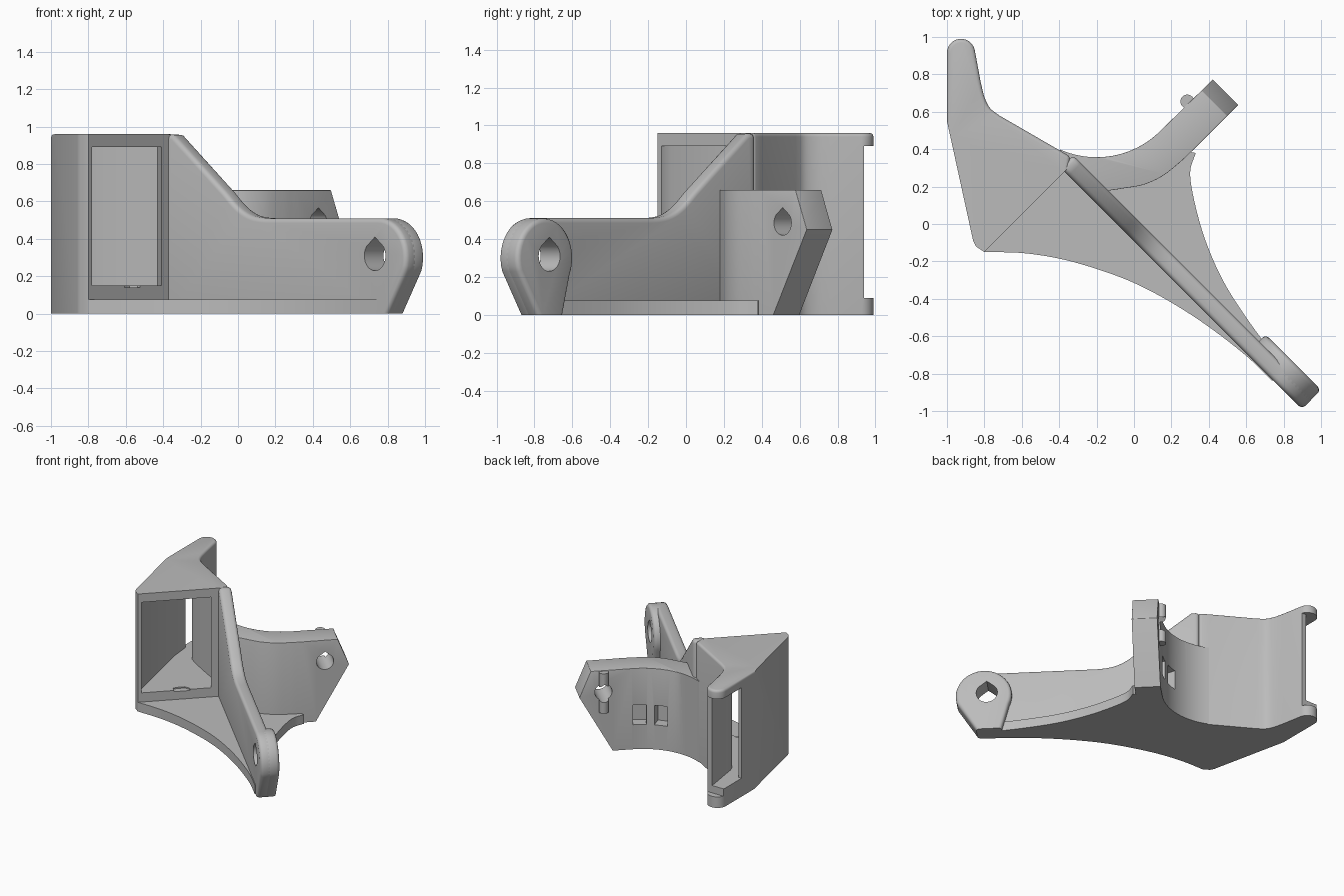
import bpy, bmesh, math
from mathutils import Vector

if "Cube" in bpy.data.objects:
    bpy.data.objects.remove(bpy.data.objects["Cube"], do_unlink=True)

grey = bpy.data.materials.new("plain_grey")
grey.use_nodes = True
grey.diffuse_color = (0.5, 0.5, 0.5, 1)
grey.node_tree.nodes["Principled BSDF"].inputs["Base Color"].default_value = grey.diffuse_color

# Frames: plan, the rib's side and the tab's side (the model is laid out on a diagonal)
X, Y, Z = Vector((1, 0, 0)), Vector((0, 1, 0)), Vector((0, 0, 1))
U, V = (X - Y).normalized(), (X + Y).normalized()
PLAN, RIB, TAB = (X, Y, Z), (U, Z, V), (V, Z, U)


def spline(pts, steps=6):
    """Smooth curve through a few points."""
    p = [Vector(q) for q in pts]
    p = [2 * p[0] - p[1]] + p + [2 * p[-1] - p[-2]]
    out = []
    for a, b, c, d in zip(p, p[1:], p[2:], p[3:]):
        for i in range(steps):
            t = i / steps
            out.append(0.5 * (2 * b + (c - a) * t + (2 * a - 5 * b + 4 * c - d) * t * t
                              + (3 * b - a - 3 * c + d) * t ** 3))
    return [tuple(q) for q in out] + [tuple(p[-2])]


def arc(cx, cy, r, start, end, n=14):
    angles = [math.radians(start + (end - start) * i / n) for i in range(n + 1)]
    return [(cx + r * math.cos(a), cy + r * math.sin(a)) for a in angles]


def teardrop(cx, cz, r):
    return arc(cx, cz, r, 140, 400, 20) + [(cx, cz + 1.25 * r)]


def prism(name, pts, lo, hi, frame=PLAN, bevel=0, rule=None, cuts=()):
    """Extrude an outline, trim it by planes, then round its chosen edges."""
    a, b, c = frame
    bm = bmesh.new()
    rings = [[bm.verts.new(a * p + b * q + c * t) for p, q in pts] for t in (lo, hi)]
    bm.faces.new(rings[0])
    bm.faces.new(rings[1])
    n = len(pts)
    for i in range(n):
        j = (i + 1) % n
        bm.faces.new((rings[0][i], rings[0][j], rings[1][j], rings[1][i]))
    for co, no in cuts:
        geom = bm.verts[:] + bm.edges[:] + bm.faces[:]
        bmesh.ops.bisect_plane(bm, geom=geom, plane_co=co, plane_no=no, clear_outer=True)
        bmesh.ops.holes_fill(bm, edges=[e for e in bm.edges if e.is_boundary])
    bmesh.ops.recalc_face_normals(bm, faces=bm.faces)
    if bevel:
        sharp = [e for e in bm.edges if e.calc_face_angle(0) > 0.7
                 and max(v.co.z for v in e.verts) > 0.01
                 and (rule is None or all(rule(v.co) for v in e.verts))]
        bmesh.ops.bevel(bm, geom=sharp, offset=bevel, segments=3, profile=0.5,
                        affect='EDGES', clamp_overlap=True)
    mesh = bpy.data.meshes.new(name)
    bm.to_mesh(mesh)
    bm.free()
    mesh.materials.append(grey)
    obj = bpy.data.objects.new(name, mesh)
    bpy.context.collection.objects.link(obj)
    return obj


def carve(obj, cutters):
    """Subtract the cutters and remove them."""
    for cutter in cutters:
        mod = obj.modifiers.new("cut", 'BOOLEAN')
        mod.operation, mod.solver, mod.object = 'DIFFERENCE', 'EXACT', cutter
    graph = bpy.context.evaluated_depsgraph_get()
    graph.update()
    mesh = bpy.data.meshes.new_from_object(obj.evaluated_get(graph))
    obj.modifiers.clear()
    obj.data = mesh
    for cutter in cutters:
        bpy.data.objects.remove(cutter, do_unlink=True)


# Hollow head with a slot through to its back corner
flank = spline([(-0.72, 0.58), (-0.77, 0.62), (-0.80, 0.68), (-0.82, 0.76)], 4)
head = prism("head_shell", [(-1, 0.55), (-0.86, -0.09), (-0.845, -0.12), (-0.8, -0.15), (-0.35, 0.3),
                            (-0.34, 0.36), (-0.40, 0.395)] + flank
             + arc(-0.925, 0.915, 0.075, 10, 180), 0, 0.96,
             bevel=0.02, rule=lambda c: c.x + c.y > -0.5 or c.y > 0.56)
inner = spline([(-0.43, 0.34), (-0.76, 0.53), (-0.84, 0.61), (-0.865, 0.74), (-0.895, 0.94)], 4)
cavity = prism("cavity", [(-0.80, -0.18), (-0.78, -0.13), (-0.82, -0.08), (-0.955, 0.55),
                          (-0.97, 0.71), (-1.1, 0.71), (-1.1, 1.1), (-0.9, 1.1)]
               + inner[::-1] + [(-0.41, 0.24), (-0.38, 0.2)], 0.15, 0.89)
wall_end = prism("wall_end", [(-1.1, 0.94), (-0.8, 0.94), (-0.8, 1.1), (-1.1, 1.1)], 0.09, 0.89)
notch = prism("notch", [(-0.5, 0.08), (-0.4, 0.08), (-0.4, 0.2), (-0.48, 0.2), (-0.51, 0.17),
                        (-0.51, 0.11)], 0.14, 0.2, (U, V, Z))
notch.location = V * -0.48
carve(head, [cavity, wall_end, notch])

# Base plate spreading from the head to the foot and the side arm
front_edge = spline([(-0.8, -0.15), (-0.6, -0.155), (-0.4, -0.185), (-0.2, -0.24), (0, -0.315),
                     (0.2, -0.42), (0.4, -0.55), (0.6, -0.705), (0.74, -0.84)])
back_edge = spline([(0.76, -0.72), (0.6, -0.5), (0.48, -0.31), (0.39, -0.11), (0.33, 0.09),
                    (0.30, 0.27), (0.33, 0.38)])
prism("base_plate", front_edge + back_edge + [(0.2, 0.4), (0, 0.3), (-0.2, 0.33), (-0.36, 0.33)], 0, 0.075)

# Long diagonal rib, high at the head and low at the foot
slope = spline([(-0.04, 0.65), (0.05, 0.575), (0.14, 0.53), (0.24, 0.512), (0.36, 0.51)], 4)
round_end = arc(1.125, 0.3, 0.21, 90, -20)
rib = prism("diagonal_rib", [(-0.49, 0), (-0.49, 0.96), (-0.43, 0.955)] + slope + round_end
            + [(1.18, 0)], -0.065, 0.03, RIB, 0.025)
boss = prism("foot_boss", arc(1.125, 0.3, 0.21, 205, -20, 28) + [(1.18, 0), (0.99, 0)],
             -0.03, 0.08, RIB, 0.025)
for part in (rib, boss):
    carve(part, [prism("pivot_hole", teardrop(1.1, 0.31, 0.08), -0.2, 0.2, RIB)])

# Curved side arm with a pointed tab
outer_side = arc(-0.2, 0.84, 0.483, 246, 315, 20)
inner_side = spline([(0.31, 0.39), (0.24, 0.325), (0.15, 0.255), (0.05, 0.21), (-0.06, 0.19),
                     (-0.16, 0.175)])
arm = prism("side_arm", outer_side + [(0.48, 0.83), (0.61, 0.69)] + inner_side + [(-0.36, 0.32)],
            0, 0.66, bevel=0.02, rule=lambda c: c.z > 0.1 and c.x > -0.2,
            cuts=[(V * 0.845 + Z * 0.45, V * 0.45 - Z * 0.25),
                  (V * 0.845 + Z * 0.45, V * 0.21 + Z * 0.085)])
pin = prism("hinge_pin", arc(0.285, 0.655, 0.037, 0, 345, 23), 0.33, 0.655)

# Through hole in the tab and two tie pockets on the arm's outside
cutters = []
for degrees in (289, 308):
    a = math.radians(degrees)
    out = Vector((math.cos(a), math.sin(a), 0))
    side = Z.cross(out)
    box = prism("tie_pocket", [(0.43, -0.05), (0.57, -0.05), (0.57, 0.05), (0.43, 0.05)],
                0.2, 0.36, (out, side, Z))
    box.location = (-0.2, 0.84, 0)
    cutters.append(box)
cutters.append(prism("tab_hole", teardrop(0.665, 0.485, 0.065), -0.6, 0.2, TAB))
carve(arm, cutters)
carve(pin, [prism("pin_hole", teardrop(0.665, 0.485, 0.065), -0.6, 0.2, TAB)])

# Smooth curves, crisp corners
bpy.ops.object.select_all(action='DESELECT')
for obj in (head, rib, boss, arm, pin, bpy.data.objects["base_plate"]):
    obj.select_set(True)
    bpy.context.view_layer.objects.active = obj
bpy.ops.object.shade_smooth_by_angle(angle=math.radians(35))
